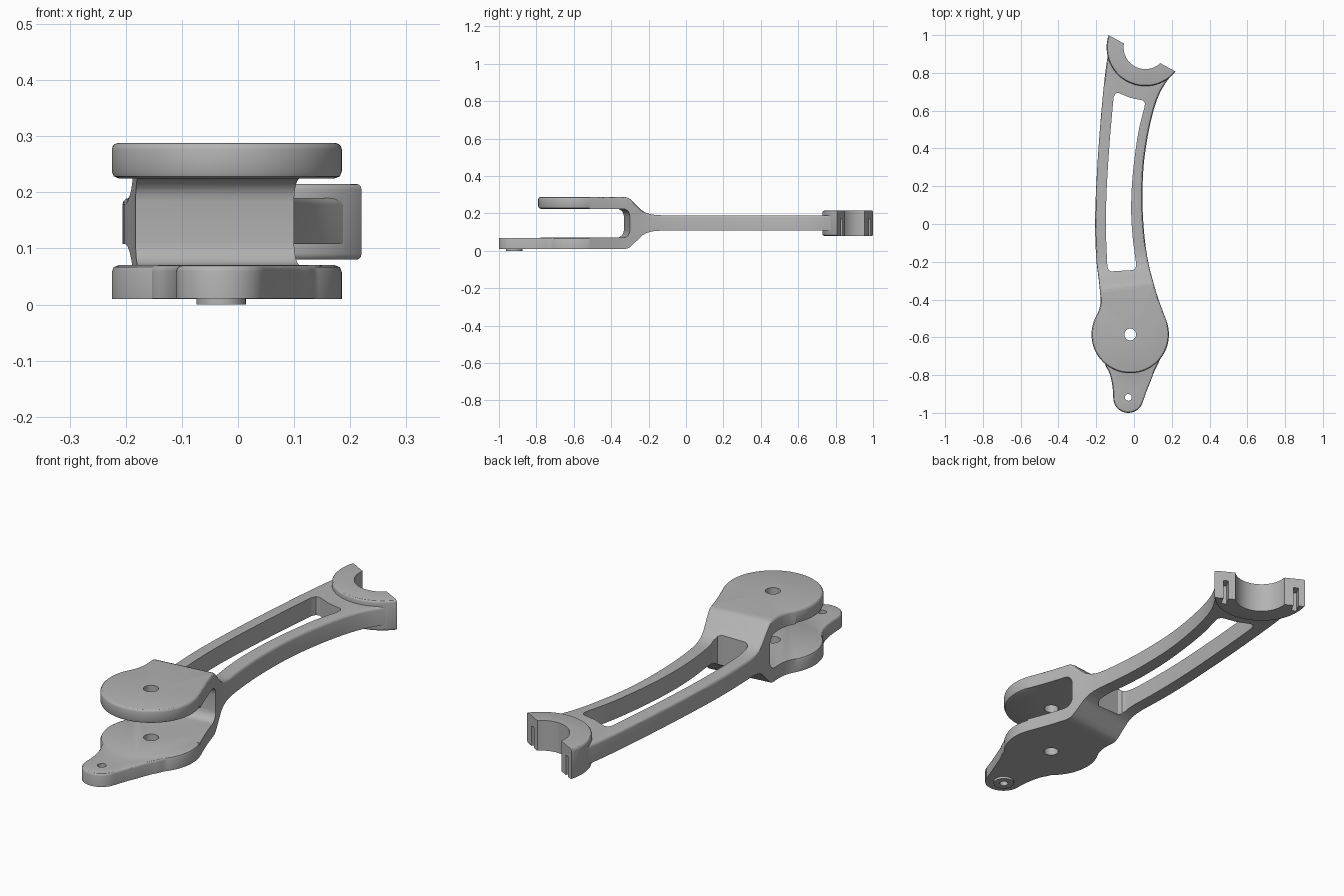
import bpy, bmesh, math
from mathutils import Matrix

if "Cube" in bpy.data.objects:
    bpy.data.objects.remove(bpy.data.objects["Cube"])

TILT = 0.115              # the fork bend runs slightly askew across the arm
DISC = (-0.02, -0.585)
RAD = 0.205
COLLAR = (0.06, 0.935)

grey = bpy.data.materials.new("satin_grey")
grey.diffuse_color = (0.45, 0.45, 0.45, 1)
grey.use_nodes = True
grey.node_tree.nodes["Principled BSDF"].inputs["Base Color"].default_value = grey.diffuse_color


def spline(pts, n=6):
    """Smooth open curve through the points."""
    p = [pts[0]] + list(pts) + [pts[-1]]
    out = []
    for i in range(1, len(p) - 2):
        a, b, c, d = p[i - 1:i + 3]
        for k in range(n):
            t = k / n
            out.append(tuple(0.5 * (2 * b[j] + (c[j] - a[j]) * t
                       + (2 * a[j] - 5 * b[j] + 4 * c[j] - d[j]) * t * t
                       + (3 * b[j] - a[j] - 3 * c[j] + d[j]) * t ** 3) for j in (0, 1)))
    return out + [tuple(pts[-1])]


def arc(c, r, a0, a1, n):
    return [(c[0] + r * math.cos(math.radians(a0 + (a1 - a0) * i / n)),
             c[1] + r * math.sin(math.radians(a0 + (a1 - a0) * i / n))) for i in range(n + 1)]


def clean(pts):
    out = []
    for p in pts:
        if not out or math.dist(p, out[-1]) > 1e-4:
            out.append(p)
    if math.dist(out[0], out[-1]) < 1e-4:
        out.pop()
    return out


def to_object(bm, name):
    bmesh.ops.recalc_face_normals(bm, faces=bm.faces)
    me = bpy.data.meshes.new(name)
    bm.to_mesh(me)
    bm.free()
    me.materials.append(grey)
    ob = bpy.data.objects.new(name, me)
    bpy.context.collection.objects.link(ob)
    return ob


def skin(bm, rings, closed=False):
    """Join equal vertex rings with quads and cap the ends."""
    rows = [[bm.verts.new(co) for co in r] for r in rings]
    n = len(rows[0])
    for a, b in zip(rows, rows[1:]):
        for i in range(n):
            j = (i + 1) % n
            bm.faces.new((a[i], a[j], b[j], b[i]))
    bm.faces.new(rows[0][::-1])
    bm.faces.new(rows[-1])


def prism(outline, z0, z1, top=0.0, bottom=0.0):
    """Upright prism of a counterclockwise outline with rounded rims."""
    pts = clean(outline)
    n = len(pts)
    inward = []
    for i in range(n):
        dx = pts[(i + 1) % n][0] - pts[i - 1][0]
        dy = pts[(i + 1) % n][1] - pts[i - 1][1]
        l = math.hypot(dx, dy) or 1
        inward.append((-dy / l, dx / l))
    steps = [math.radians(a) for a in (0, 30, 60, 90)]
    levels = [(bottom * (1 - math.cos(a)), z0 + bottom * (1 - math.sin(a)))
              for a in reversed(steps)] if bottom else [(0, z0)]
    levels += [(top * (1 - math.cos(a)), z1 - top * (1 - math.sin(a)))
               for a in steps] if top else [(0, z1)]
    bm = bmesh.new()
    skin(bm, [[(p[0] + o * d[0], p[1] + o * d[1], z) for p, d in zip(pts, inward)]
              for o, z in levels])
    return bm


def box(cx, cy, angle, sx, sy, z0, z1):
    bm = bmesh.new()
    bmesh.ops.create_cube(bm, size=1)
    bm.transform(Matrix.Translation((cx, cy, (z0 + z1) / 2)) @ Matrix.Rotation(angle, 4, 'Z')
                 @ Matrix.Diagonal((sx, sy, z1 - z0, 1)))
    return bm


def combine(target, bm, op, name):
    tool = to_object(bm, name)
    tool.hide_render = True
    mod = target.modifiers.new(name, 'BOOLEAN')
    mod.operation, mod.solver, mod.object = op, 'EXACT', tool
    bpy.context.view_layer.objects.active = target
    bpy.ops.object.modifier_apply(modifier=mod.name)
    bpy.data.objects.remove(tool)


# Arm and disc outline, raised to full height
right_edge = spline([(0.173, -0.515), (0.13, -0.4), (0.1, -0.3), (0.073, -0.19), (0.053, -0.04),
                     (0.045, 0.13), (0.053, 0.33), (0.088, 0.54), (0.135, 0.69), (0.205, 0.8)])
left_edge = spline([(-0.138, 0.9), (-0.158, 0.75), (-0.183, 0.47), (-0.2, 0.2), (-0.206, 0.0),
                    (-0.2, -0.18), (-0.186, -0.3), (-0.179, -0.37), (-0.178, -0.42),
                    (-0.187, -0.46), (-0.201, -0.489)])
bm = prism(arc(DISC, RAD, 152, 380, 56) + right_edge + left_edge, 0.01, 0.288, top=0.012)

# Thin the arm beyond the fork bend by lowering top and raising bottom
BEND = [(-0.33, 0.0), (-0.315, 0.002), (-0.3, 0.009), (-0.285, 0.022), (-0.235, 0.07),
        (-0.21, 0.085), (-0.18, 0.0935), (-0.15, 0.097), (-0.12, 0.098)]
for y, _ in BEND:
    bmesh.ops.bisect_plane(bm, geom=bm.verts[:] + bm.edges[:] + bm.faces[:], dist=1e-6,
                           plane_co=(0.1, y, 0), plane_no=(-TILT, 1, 0))


def drop(y):
    if y <= BEND[0][0]:
        return 0.0
    for (a, u), (b, v) in zip(BEND, BEND[1:]):
        if y <= b:
            return u + (v - u) * (y - a) / (b - a)
    return BEND[-1][1]


for v in bm.verts:
    d = drop(v.co.y - TILT * (v.co.x - 0.1))
    v.co.z += -d if v.co.z > 0.149 else d
arm = to_object(bm, "lever_arm")

# Fork gap with a rounded back wall
slot = [(-1.3, 0.07)] + arc((-0.34, 0.11), 0.04, 270, 360, 6) \
    + arc((-0.34, 0.185), 0.04, 0, 90, 6) + [(-1.3, 0.225)]
bm = bmesh.new()
skin(bm, [[(x, y + TILT * (x - 0.1), z) for y, z in slot] for x in (-0.6, 0.6)])
combine(arm, bm, 'DIFFERENCE', "fork_gap")

# Rounded inner rims of the two fork plates
RIM = [(-0.012, 0.0), (-0.012, 0.01), (0.02, 0.01), (0.02, -0.012), (0.0, -0.012),
       (-0.0035, -0.0035)]
for z, s in ((0.07, 1), (0.225, -1)):
    bm = bmesh.new()
    rings = []
    for i in range(57):
        a = math.radians(152 + 228 * i / 56)
        rings.append([(DISC[0] + (RAD + r) * math.cos(a), DISC[1] + (RAD + r) * math.sin(a),
                       z + s * h) for r, h in RIM])
    skin(bm, rings)
    combine(arm, bm, 'DIFFERENCE', "rim_round")

# Front tab on the lower plate, with a small boss beneath
PIN = (-0.03, -0.918)
tab = spline([(-0.165, -0.69), (-0.152, -0.745), (-0.13, -0.79), (-0.117, -0.84), (-0.111, -0.89),
              (-0.11, -0.92)]) + arc((-0.03, -0.92), 0.08, 180, 340, 20) \
    + spline([(0.045, -0.947), (0.065, -0.89), (0.085, -0.84), (0.108, -0.78), (0.13, -0.735),
              (0.15, -0.68)])
combine(arm, prism(tab, 0.0105, 0.0695, top=0.01), 'UNION', "front_tab")
combine(arm, prism(arc(PIN, 0.044, 0, 360, 32), 0, 0.04), 'UNION', "tab_boss")

# Half-round end collar
combine(arm, prism(arc(COLLAR, RAD, 0, 360, 72), 0.08, 0.215, 0.01, 0.01), 'UNION', "end_collar")

# Long window through the arm
window = spline([(0.012, -0.215), (-0.008, -0.06), (-0.015, 0.09), (-0.006, 0.27), (0.022, 0.48),
                 (0.056, 0.62)]) + [(0.058, 0.64), (0.048, 0.654), (-0.02, 0.668),
                                    (-0.082, 0.694), (-0.098, 0.691)]
window += spline([(-0.108, 0.672), (-0.13, 0.42), (-0.146, 0.15), (-0.148, -0.05),
                  (-0.141, -0.225)]) + [(-0.135, -0.243), (-0.12, -0.251), (-0.005, -0.244),
                                        (0.008, -0.234)]
combine(arm, prism(window, -0.1, 0.4), 'DIFFERENCE', "window")

# Pivot hole, tab hole and collar bore
for c, r, n in ((DISC, 0.031, 32), (PIN, 0.018, 24), (COLLAR, 0.115, 64)):
    combine(arm, prism(arc(c, r, 0, 360, n), -0.1, 0.4), 'DIFFERENCE', "bore")

# Cut the collar to its slanted mating face
ang = math.atan2(-0.19, 0.35)
nx, ny = -math.sin(ang), math.cos(ang)
combine(arm, box(0.04 + nx * 0.2, 0.905 + ny * 0.2, ang, 0.8, 0.4, -0.1, 0.4),
        'DIFFERENCE', "face_cut")

# Slots in the two mating faces
for x, y in ((-0.098, 0.98), (0.175, 0.831)):
    combine(arm, box(x, y, ang, 0.022, 0.09, 0.05, 0.17), 'DIFFERENCE', "face_slot")

bpy.ops.object.select_all(action='DESELECT')
arm.select_set(True)
bpy.context.view_layer.objects.active = arm
bpy.ops.object.shade_smooth_by_angle(angle=math.radians(30))
